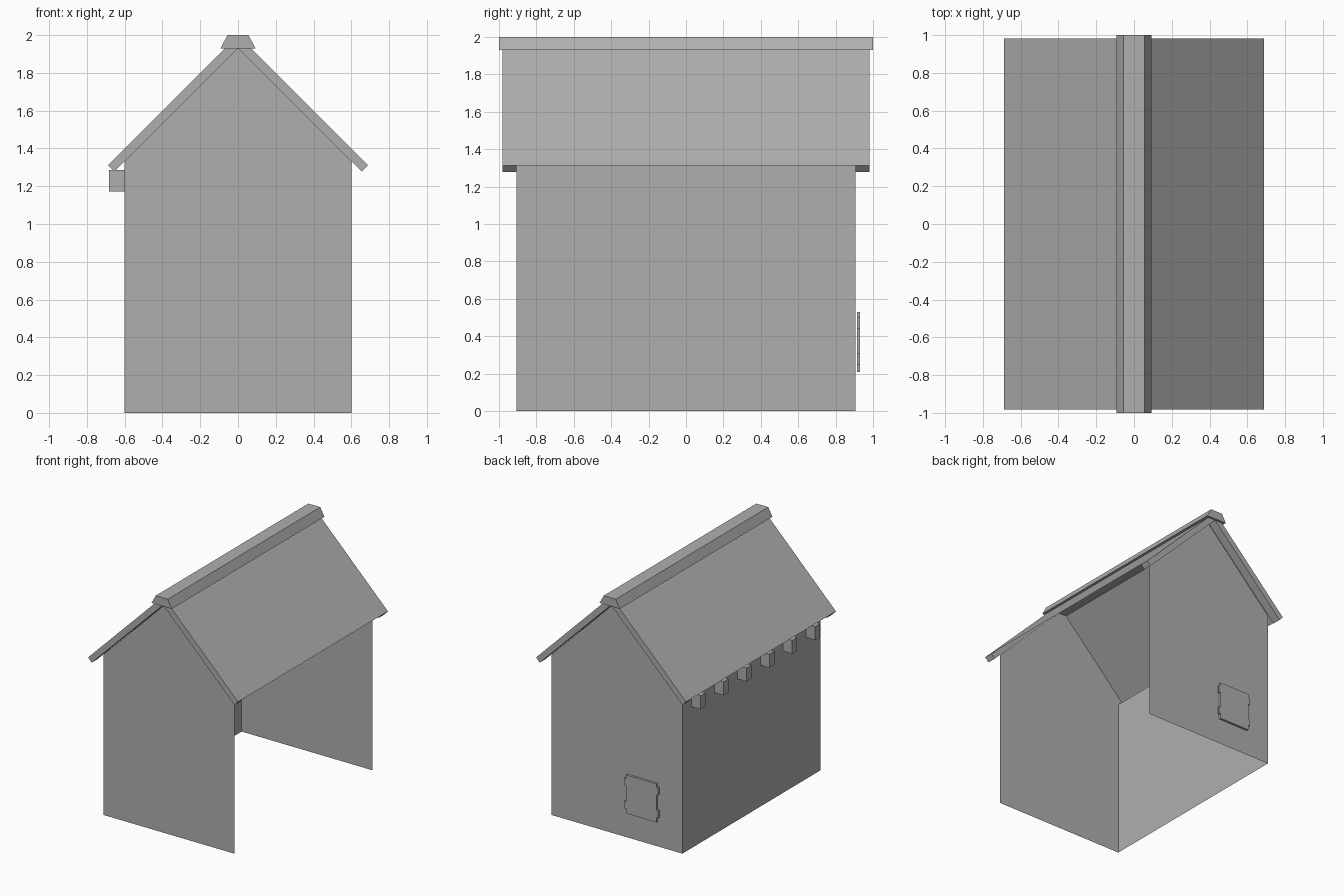
import bpy, bmesh

if "Cube" in bpy.data.objects:
    bpy.data.objects.remove(bpy.data.objects["Cube"])

# One dark grey for every part
grey = bpy.data.materials.new("dark_grey")
grey.diffuse_color = (0.43, 0.43, 0.43, 1)
grey.use_nodes = True
grey.node_tree.nodes["Principled BSDF"].inputs["Base Color"].default_value = grey.diffuse_color


def make(name, verts, faces):
    mesh = bpy.data.meshes.new(name)
    mesh.from_pydata(verts, [], faces)
    mesh.materials.append(grey)
    obj = bpy.data.objects.new(name, mesh)
    bpy.context.collection.objects.link(obj)
    return obj


def prism(name, profile, y0, y1):
    """Extrude an x-z profile along y into a closed solid."""
    n = len(profile)
    verts = [(x, y, z) for y in (y0, y1) for x, z in profile]
    faces = [tuple(range(n)), tuple(range(2 * n - 1, n - 1, -1))]
    faces += [(i, i + n, (i + 1) % n + n, (i + 1) % n) for i in range(n)]
    obj = make(name, verts, faces)
    bm = bmesh.new()
    bm.from_mesh(obj.data)
    bmesh.ops.recalc_face_normals(bm, faces=bm.faces)
    bm.to_mesh(obj.data)
    bm.free()
    return obj


W, D = 0.60, 0.905           # half width and half depth of the walls
EAVE, RIDGE = 1.33, 1.93     # wall top and gable peak

# Thin gable walls, front and back
gable = [(-W, 0), (W, 0), (W, EAVE), (0, RIDGE), (-W, EAVE)]
make("front_gable_wall", [(x, -D, z) for x, z in gable], [(0, 1, 2, 3, 4)])
make("back_gable_wall", [(x, D, z) for x, z in gable], [(4, 3, 2, 1, 0)])

# Left wall; the right side stays open and there is no floor
make("left_wall", [(-W, -D, 0), (-W, -D, EAVE), (-W, D, EAVE), (-W, D, 0)],
     [(0, 1, 2, 3)])

# Roof: a thin sheet per slope, thick only where it overhangs the gables
R = D + 0.002
for side, s in (("left", -1), ("right", 1)):
    a, b = (s * 0.688, 1.312), (s * 0.04, 1.96)
    quad = [(a[0], -R, a[1]), (a[0], R, a[1]), (b[0], R, b[1]), (b[0], -R, b[1])]
    make(side + "_roof_sheet", quad, [(0, 1, 2, 3) if s > 0 else (3, 2, 1, 0)])
    rim = [(s * 0.655, 1.277), a, b, (0, RIDGE)]
    for end, e in (("front", -1), ("back", 1)):
        prism(f"{side}_{end}_roof_overhang", rim, e * R, e * 0.982)

# Ridge cap
prism("ridge_cap", [(-0.093, 1.93), (0.093, 1.93), (0.055, 2.0), (-0.055, 2.0)],
      -1, 1)

# Rafter ends under the left eave
for i in range(6):
    y = -0.75 + 0.3 * i
    prism(f"rafter_end_{i + 1}",
          [(-0.682, 1.173), (-W, 1.173), (-W, 1.285), (-0.682, 1.285)],
          y - 0.033, y + 0.033)

# Small hatch on the back wall, with a pair of tabs on each side
half = [(0.14, 0.21), (0.14, 0.25), (0.155, 0.25), (0.155, 0.31),
        (0.14, 0.31), (0.14, 0.44), (0.155, 0.44), (0.155, 0.50),
        (0.14, 0.50), (0.14, 0.53)]
outline = half + [(-x, z) for x, z in reversed(half)]
prism("back_hatch", [(x - 0.24, z) for x, z in outline], 0.913, 0.931)
